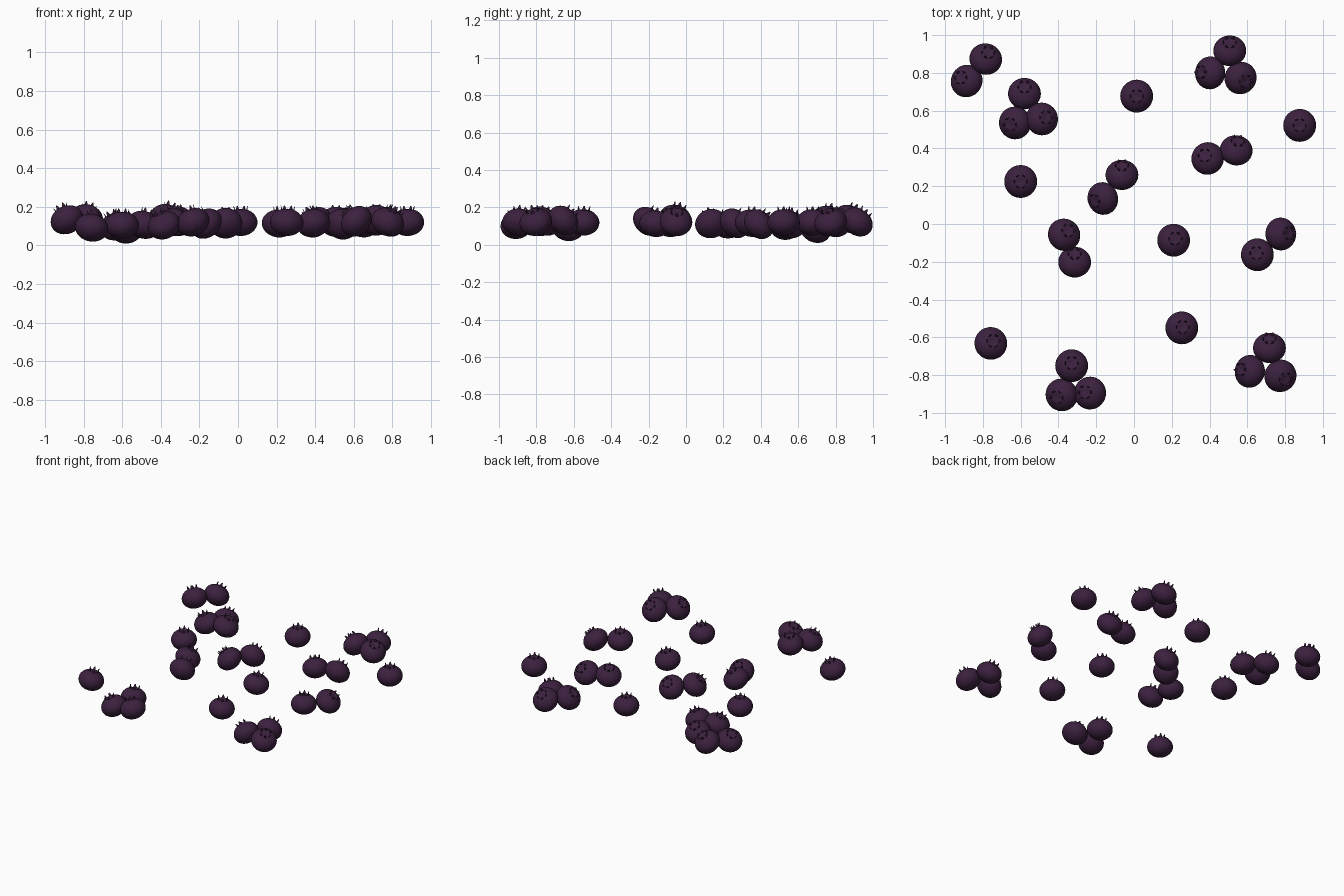
import bpy, bmesh, math
from mathutils import Vector, Matrix

if "Cube" in bpy.data.objects:
    bpy.data.objects.remove(bpy.data.objects["Cube"])

R, H = 0.087, 0.071      # berry radius and half height
SEG = 32

skin = bpy.data.materials.new("berry_skin")
skin.diffuse_color = (0.045, 0.015, 0.05, 1)
skin.use_nodes = True
skin.node_tree.nodes["Principled BSDF"].inputs["Base Color"].default_value = skin.diffuse_color

def berry_mesh():
    bm = bmesh.new()
    # squashed round body, ending in a shallow dimple on top
    prof = [(R * math.sin(a), -H * math.cos(a))
            for a in (math.radians(d) for d in range(10, 161, 10))]
    prof += [(0.024, H * 0.95), (0.016, H * 0.91)]
    rings = [[bm.verts.new((r * math.cos(2 * math.pi * i / SEG),
                            r * math.sin(2 * math.pi * i / SEG), z))
              for i in range(SEG)] for r, z in prof]
    for a, b in zip(rings, rings[1:]):
        for i in range(SEG):
            j = (i + 1) % SEG
            bm.faces.new((a[i], a[j], b[j], b[i]))
    for ring, z in ((rings[0], -H), (rings[-1], H * 0.9)):
        c = bm.verts.new((0, 0, z))
        for i in range(SEG):
            bm.faces.new((ring[i], ring[(i + 1) % SEG], c))
    # crown of thin upright teeth around the dimple
    for k in range(6):
        m = (Matrix.Rotation(k * math.pi / 3, 4, 'Z')
             @ Matrix.Translation((0.034, 0, H * 0.92 + 0.009))
             @ Matrix.Rotation(0.2, 4, 'Y') @ Matrix.Diagonal((0.3, 1, 1, 1)))
        bmesh.ops.create_cone(bm, cap_ends=True, segments=8, radius1=0.011,
                              radius2=0.003, depth=0.022, matrix=m)
    bmesh.ops.recalc_face_normals(bm, faces=bm.faces[:])
    me = bpy.data.meshes.new("berry")
    bm.to_mesh(me)
    bm.free()
    me.materials.append(skin)
    return me

# each cluster: (x, y, z, crown lean x, crown lean y)
CLUSTERS = [
    [(-.785, .873, .138, .015, .04), (-.886, .757, .133, -.035, .02)],
    [(-.58, .69, .085, 0, .04), (-.63, .535, .10, -.03, -.01), (-.488, .556, .107, .025, .01)],
    [(.014, .677, .12, 0, 0)],
    [(.507, .917, .122, 0, .05), (.403, .80, .12, -.055, .005), (.564, .773, .12, .03, -.02)],
    [(.877, .522, .12, 0, 0)],
    [(.39, .347, .115, -.018, .018), (.541, .39, .11, .01, .055)],
    [(-.60, .225, .105, 0, 0)],
    [(-.064, .26, .115, 0, .055), (-.165, .135, .113, -.05, -.015)],
    [(-.37, -.057, .14, .025, .025), (-.314, -.202, .125, 0, .05)],
    [(.21, -.086, .113, .01, .01)],
    [(.777, -.053, .123, .05, .005), (.653, -.163, .113, -.005, .01)],
    [(-.758, -.632, .092, .015, .015)],
    [(.253, -.55, .12, .005, .005)],
    [(-.33, -.75, .12, 0, .015), (-.383, -.905, .105, -.03, -.015), (-.233, -.895, .12, -.03, .005)],
    [(.717, -.656, .13, 0, .055), (.613, -.78, .125, -.055, .01), (.775, -.804, .122, .03, -.02)],
]

me = berry_mesh()
for cluster in CLUSTERS:
    for x, y, z, u, v in cluster:
        ob = bpy.data.objects.new("berry", me)
        bpy.context.collection.objects.link(ob)
        u, v = u / 0.08, v / 0.08
        up = Vector((u, v, math.sqrt(1 - u * u - v * v)))
        ob.location = (x, y, z)
        ob.rotation_mode = 'QUATERNION'
        ob.rotation_quaternion = Vector((0, 0, 1)).rotation_difference(up)

# shared mesh: shading is set once
ob = bpy.context.collection.objects[0]
bpy.context.view_layer.objects.active = ob
ob.select_set(True)
bpy.ops.object.shade_smooth_by_angle(angle=math.radians(40))
